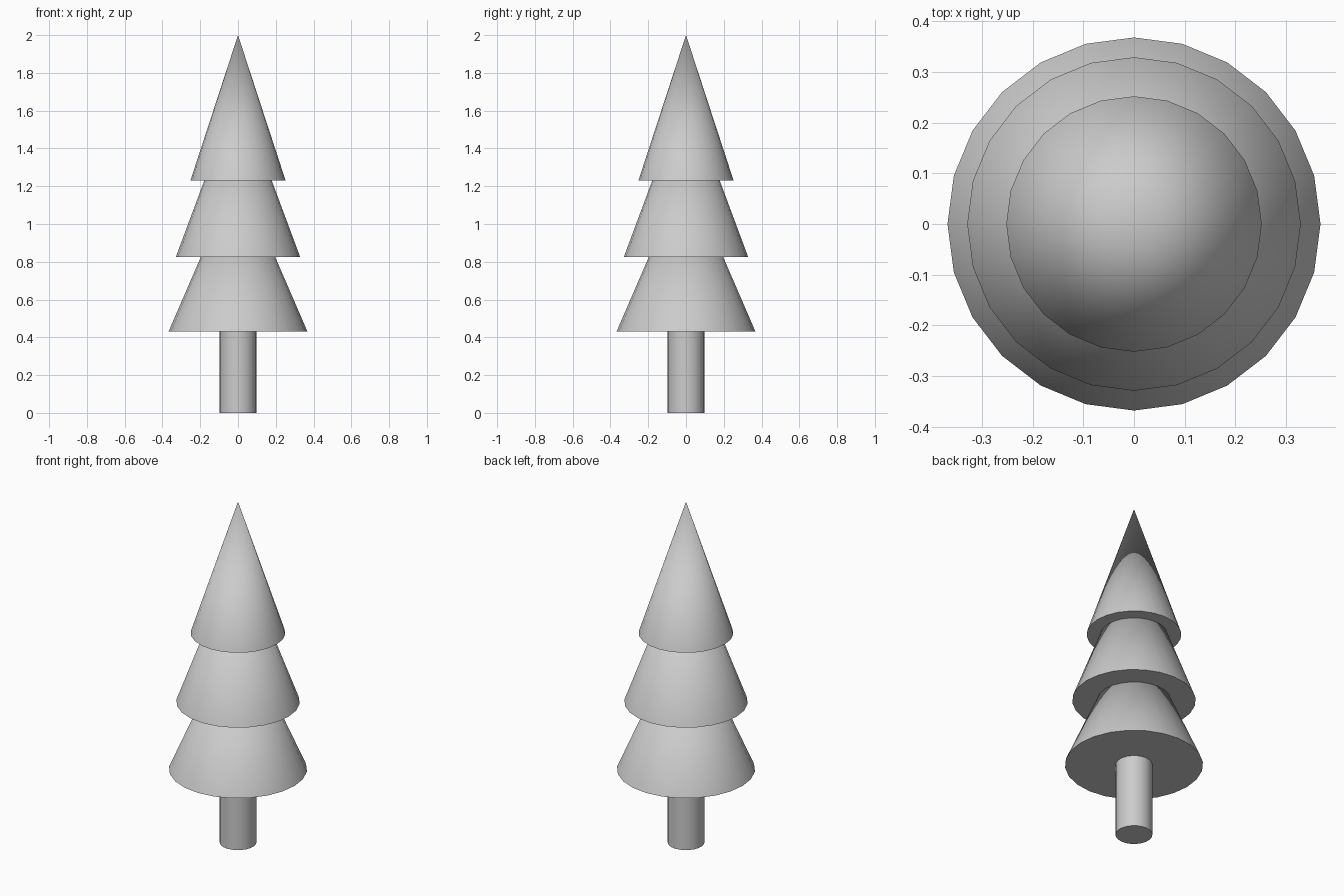
import bpy
import math

if "Cube" in bpy.data.objects:
    bpy.data.objects.remove(bpy.data.objects["Cube"])

SIDES = 24


def smooth(obj, name):
    obj.name = name
    bpy.ops.object.shade_smooth_by_angle(angle=math.radians(40))


def foliage(name, radius, base, apex):
    bpy.ops.mesh.primitive_cone_add(vertices=SIDES, radius1=radius, radius2=0,
                                    depth=apex - base,
                                    location=(0, 0, (base + apex) / 2))
    smooth(bpy.context.object, name)


# Trunk
bpy.ops.mesh.primitive_cylinder_add(vertices=SIDES, radius=0.098, depth=0.44,
                                    location=(0, 0, 0.22))
smooth(bpy.context.object, "trunk")

# Overlapping foliage cones, each tip hidden inside the tier above
for name, radius, base, apex in (("lower_foliage", 0.368, 0.43, 1.28),
                                 ("middle_foliage", 0.329, 0.826, 1.71),
                                 ("top_foliage", 0.252, 1.23, 2.0)):
    foliage(name, radius, base, apex)
